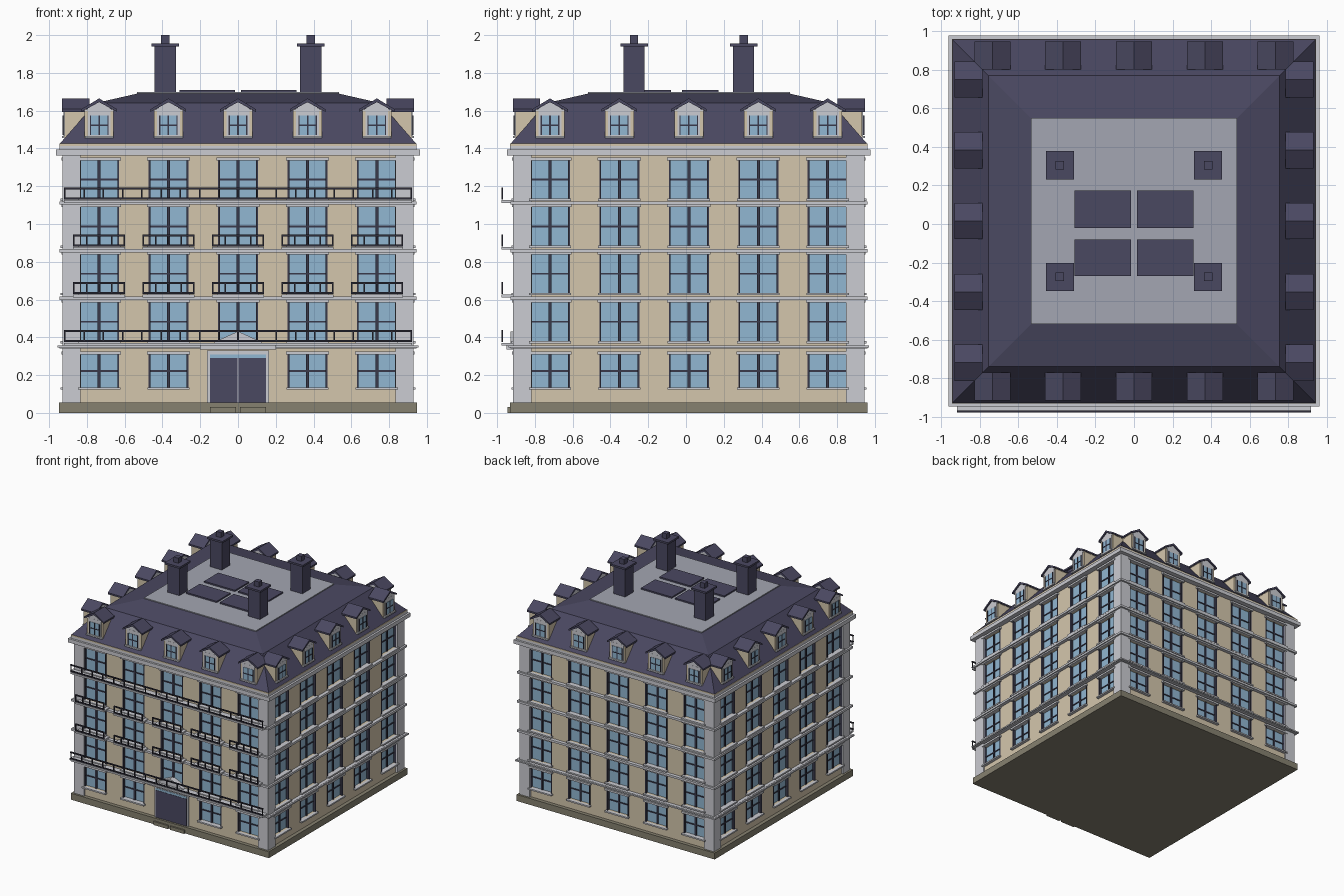
import bpy, bmesh, math
from mathutils import Matrix, Vector

if "Cube" in bpy.data.objects:
    bpy.data.objects.remove(bpy.data.objects["Cube"])

CY = 0.015                                   # building centre in y
COLS = [-0.735, -0.368, 0.0, 0.368, 0.735]   # window columns
FLOORS = [(0.135, 0.31), (0.38, 0.585), (0.635, 0.838), (0.885, 1.09), (1.135, 1.337)]
HW = 0.106                                   # half window width
CORE, FACE = 0.892, 0.915                    # glass plane, wall plane


def material(name, r, g, b):
    m = bpy.data.materials.new(name)
    lin = [((c / 255 + 0.055) / 1.055) ** 2.4 for c in (r, g, b)]
    m.diffuse_color = (*lin, 1)
    m.use_nodes = True
    m.node_tree.nodes["Principled BSDF"].inputs["Base Color"].default_value = m.diffuse_color
    return m


STONE = material("light grey stone", 203, 204, 210)
WALL = material("beige wall", 212, 198, 172)
SLATE = material("slate", 74, 72, 97)
GLASS = material("blue glass", 145, 183, 210)
FRAME = material("dark frame", 56, 56, 74)
RAIL = material("dark iron", 46, 45, 58)
BASE = material("olive plinth", 134, 129, 112)
FLAT = material("grey flat roof", 163, 166, 178)

parts = {}


def part(name, mat):
    if name not in parts:
        parts[name] = (bmesh.new(), mat)
    return parts[name][0]


def hull(name, mat, rings, side=0):
    """Closed solid through equal-length rings of points, turned to a side."""
    bm = part(name, mat)
    rot = Matrix.Rotation(side * math.pi / 2, 3, 'Z')
    vs = [[bm.verts.new(rot @ Vector(p)) for p in r] for r in rings]
    n = len(rings[0])
    faces = [bm.faces.new(vs[0]), bm.faces.new(vs[-1])]
    for a, b in zip(vs, vs[1:]):
        for i in range(n):
            j = (i + 1) % n
            faces.append(bm.faces.new((a[i], a[j], b[j], b[i])))
    bmesh.ops.recalc_face_normals(bm, faces=faces)


def square(hx, hy, z):
    return [(-hx, -hy, z), (hx, -hy, z), (hx, hy, z), (-hx, hy, z)]


def box(name, mat, x0, x1, y0, y1, z0, z1, side=0):
    hull(name, mat, [[(x0, y0, z), (x1, y0, z), (x1, y1, z), (x0, y1, z)] for z in (z0, z1)], side)


def slab(name, mat, h, z0, z1):
    box(name, mat, -h, h, -h, h, z0, z1)


def prism(name, mat, profile, y0, y1, side=0):
    hull(name, mat, [[(x, y, z) for x, z in profile] for y in (y0, y1)], side)


def window(x, z0, z1, side):
    mid = (z0 + z1) / 2
    box("window_glass", GLASS, x - HW, x + HW, -CORE - 0.004, -CORE + 0.01, z0, z1, side)
    for s in (-1, 1):
        e = x + s * (HW - 0.005)
        box("window_frames", FRAME, e - 0.005, e + 0.005, -FACE - 0.004, -CORE, z0, z1, side)
    box("window_frames", FRAME, x - 0.008, x + 0.008, -CORE - 0.012, -CORE, z0, z1, side)
    box("window_frames", FRAME, x - HW, x + HW, -CORE - 0.01, -CORE, mid - 0.005, mid + 0.005, side)
    box("sills", STONE, x - 0.112, x + 0.112, -0.94, -CORE, z0 - 0.012, z0, side)
    box("lintels", STONE, x - 0.115, x + 0.115, -0.935, -CORE, z1, z1 + 0.016, side)


def dormer(x, side):
    # cheeks, gable, window and pitched roof
    box("dormer_walls", WALL, x - 0.077, x + 0.077, -0.918, -0.78, 1.455, 1.605, side)
    prism("dormer_gables", STONE, [(x - 0.08, 1.598), (x + 0.08, 1.598), (x, 1.652)], -0.922, -0.79, side)
    box("dormer_surrounds", STONE, x - 0.06, x + 0.06, -0.923, -0.9, 1.465, 1.605, side)
    box("dormer_sills", STONE, x - 0.076, x + 0.076, -0.932, -0.9, 1.455, 1.467, side)
    box("dormer_glass", GLASS, x - 0.046, x + 0.046, -0.926, -0.9, 1.472, 1.575, side)
    for s in (-1, 1):
        box("dormer_frames", FRAME, x + s * 0.046 - 0.003, x + s * 0.046 + 0.003, -0.929, -0.9, 1.472, 1.575, side)
    box("dormer_frames", FRAME, x - 0.004, x + 0.004, -0.929, -0.9, 1.472, 1.575, side)
    box("dormer_frames", FRAME, x - 0.046, x + 0.046, -0.929, -0.9, 1.52, 1.527, side)
    prism("dormer_roofs", SLATE, [(x - 0.094, 1.594), (x, 1.645), (x + 0.094, 1.594),
                                  (x + 0.094, 1.608), (x, 1.665), (x - 0.094, 1.608)], -0.932, -0.787, side)


def balcony(x, half, z, bays):
    # floor slab and iron front railing
    box("balcony_slabs", STONE, x - half, x + half, -0.992, -FACE, z - 0.018, z - 0.004)
    for dz in (0.0, 0.053):
        box("balcony_rails", RAIL, x - half, x + half, -0.993, -0.983, z + dz, z + dz + 0.01)
    for i in range(bays + 1):
        px = x - half + 0.004 + (2 * half - 0.008) * i / bays
        box("balcony_rails", RAIL, px - 0.004, px + 0.004, -0.992, -0.984, z, z + 0.06)


# plinth, core and corner piers
slab("plinth", BASE, 0.947, 0, 0.055)
slab("wall_core", WALL, CORE, 0.05, 1.4)
for sx in (-1, 1):
    for sy in (-1, 1):
        xs, ys = sorted((sx * 0.833, sx * 0.93)), sorted((sy * 0.833, sy * 0.93))
        box("corner_piers", STONE, *xs, *ys, 0.055, 1.37)

# four facades
for side in range(4):
    for a, b in zip(COLS, COLS[1:]):
        box("wall_strips", WALL, a + HW, b - HW, -FACE, -CORE + 0.01, 0.055, 1.37, side)
    for x in COLS:
        door = side == 0 and x == 0
        tops = [0.055] + [f[1] for f in FLOORS]
        bottoms = [f[0] for f in FLOORS] + [1.37]
        for i, (t, b) in enumerate(zip(tops, bottoms)):
            if not (door and i == 0):
                box("spandrels", WALL, x - HW, x + HW, -FACE, -CORE + 0.01, t, b, side)
        for i, (z0, z1) in enumerate(FLOORS):
            if not (door and i == 0):
                window(x, z0, z1, side)
        dormer(x, side)

# string courses and cornice
for z in (0.34, 0.597, 0.85, 1.102):
    slab("string_courses", STONE, 0.945, z, z + 0.018)
slab("string_course_edge", STONE, 0.955, 0.345, 0.356)
slab("cornice", STONE, 0.963, 1.362, 1.395)
slab("cornice_top", STONE, 0.946, 1.395, 1.414)
slab("eaves_band", WALL, 0.946, 1.414, 1.426)

# entrance
box("door_frame", STONE, -0.163, 0.163, -0.925, -CORE, 0.055, 0.33)
box("door_transom", GLASS, -0.148, 0.148, -0.928, -CORE, 0.29, 0.308)
for s in (-1, 1):
    xs = sorted((s * 0.002, s * 0.148))
    box("door_leaves", SLATE, *xs, -0.93, -CORE, 0.055, 0.29)
    xs = sorted((s * 0.01, s * 0.147))
    box("door_steps", BASE, *xs, -0.96, -0.93, 0, 0.03)
box("door_canopy", STONE, -0.2, 0.2, -0.965, -CORE, 0.335, 0.36)
prism("door_pediment", STONE, [(-0.125, 0.36), (0.125, 0.36), (0.125, 0.375), (0, 0.432), (-0.125, 0.375)], -0.945, -CORE)

# balconies
for z in (0.375, 1.13):
    balcony(0, 0.92, z, 18)
for z in (0.63, 0.882):
    for x in COLS:
        balcony(x, 0.138, z, 4)

# mansard roof, flat top, skylights
hull("mansard_roof", SLATE, [square(0.943, 0.943, 1.426), square(0.755, 0.755, 1.64), square(0.535, 0.535, 1.69)])
slab("flat_roof", FLAT, 0.535, 1.685, 1.698)
for s in (-1, 1):
    xs = sorted((s * 0.015, s * 0.31))
    for y0, y1 in ((-0.285, -0.095), (-0.035, 0.158)):
        box("roof_panels", SLATE, *xs, y0, y1, 1.69, 1.71)

# chimneys
for x in (-0.385, 0.385):
    for y in (-0.29, 0.29):
        for h, z0, z1 in ((0.056, 1.69, 1.94), (0.073, 1.94, 1.956), (0.022, 1.956, 2.0)):
            box("chimneys", SLATE, x - h, x + h, y - h, y + h, z0, z1)

for name, (bm, mat) in parts.items():
    me = bpy.data.meshes.new(name)
    bm.to_mesh(me)
    bm.free()
    me.materials.append(mat)
    ob = bpy.data.objects.new(name, me)
    ob.location.y = CY
    bpy.context.collection.objects.link(ob)
